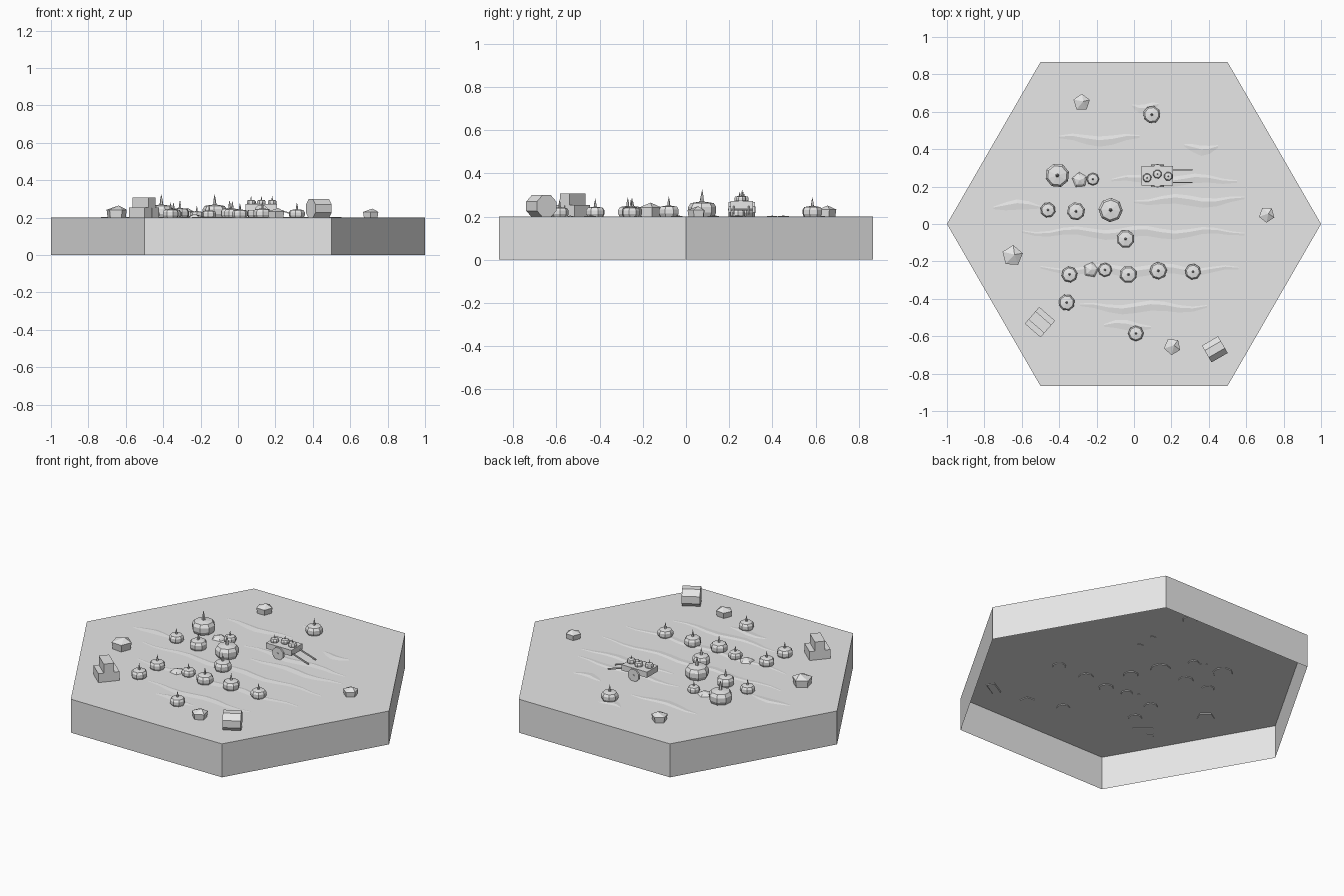
import bpy, bmesh, math
from mathutils import Matrix, Vector

if "Cube" in bpy.data.objects:
    bpy.data.objects.remove(bpy.data.objects["Cube"])

GROUND = 0.2
grey = bpy.data.materials.new("plain grey")
grey.diffuse_color = (0.8, 0.8, 0.8, 1)
grey.use_nodes = True
grey.node_tree.nodes["Principled BSDF"].inputs["Base Color"].default_value = grey.diffuse_color


def finish(name, bm):
    """Turn a bmesh into a flat-shaded object."""
    bmesh.ops.recalc_face_normals(bm, faces=bm.faces)
    mesh = bpy.data.meshes.new(name)
    bm.to_mesh(mesh)
    bm.free()
    mesh.materials.append(grey)
    obj = bpy.data.objects.new(name, mesh)
    bpy.context.collection.objects.link(obj)
    return obj


def lathe(bm, profile, sides, loc, turn=0.0):
    """Spin (radius, height) points into a faceted solid; radius 0 makes a tip."""
    rings = []
    for r, z in profile:
        n = 1 if r == 0 else sides
        rings.append([bm.verts.new(Vector(loc) + Vector((
            r * math.cos(turn + math.tau * i / sides),
            r * math.sin(turn + math.tau * i / sides), z))) for i in range(n)])
    for a, b in zip(rings, rings[1:]):
        for i in range(sides):
            j = (i + 1) % sides
            if len(b) == 1:
                bm.faces.new((a[i], a[j], b[0]))
            else:
                bm.faces.new((a[i], a[j], b[j], b[i]))
    if len(rings[0]) > 1:
        bm.faces.new(rings[0][::-1])
    return rings


def box(bm, loc, size, angle=0.0):
    m = Matrix.Translation(loc) @ Matrix.Rotation(angle, 4, 'Z') @ Matrix.Diagonal((*size, 1))
    bmesh.ops.create_cube(bm, size=1, matrix=m)


def cylinder(bm, loc, radius, depth, sides, rot):
    spin = Matrix.Rotation(math.pi / sides, 4, 'Z')
    bmesh.ops.create_cone(bm, cap_ends=True, segments=sides, radius1=radius, radius2=radius,
                          depth=depth, matrix=Matrix.Translation(loc) @ rot @ spin)


def pumpkin(name, x, y, r, z=GROUND - 0.004, turn=0.3):
    bm = bmesh.new()
    lathe(bm, [(0.82 * r, 0), (r, 0.35 * r), (r, 0.75 * r), (0.82 * r, 1.02 * r), (0, 1.15 * r)],
          8, (x, y, z), turn)
    # pointed stem
    lathe(bm, [(0.16 * r, 1.05 * r), (0.11 * r, 1.5 * r), (0, 2.0 * r)], 5, (x, y, z), turn)
    return finish(name, bm)


# hexagonal ground tile, open underneath
bm = bmesh.new()
low, high = [[bm.verts.new((math.cos(i * math.pi / 3), math.sin(i * math.pi / 3), z))
              for i in range(6)] for z in (0, GROUND)]
for i in range(6):
    j = (i + 1) % 6
    bm.faces.new((low[i], low[j], high[j], high[i]))
bm.faces.new(high)
finish("ground_tile", bm)

# low wavy soil furrows running along x: (start, end, y)
furrows = [(-0.16, 0.09, -0.54), (-0.29, 0.39, -0.44), (-0.5, 0.56, -0.24), (-0.6, 0.59, -0.04),
           (0.0, 0.59, 0.13), (-0.75, -0.5, 0.1), (-0.12, 0.55, 0.24), (-0.4, 0.03, 0.46),
           (0.27, 0.45, 0.41), (-0.01, 0.13, 0.63)]
bm = bmesh.new()
for k, (x0, x1, y) in enumerate(furrows):
    rows = []
    steps = max(4, int((x1 - x0) / 0.07))
    for i in range(steps + 1):
        t = i / steps
        taper = 0.25 + 0.75 * math.sin(math.pi * t)
        yc = y + 0.012 * math.sin(i * 1.3 + k)
        x = x0 + t * (x1 - x0)
        rows.append([bm.verts.new((x, yc + dy * taper, GROUND + h * taper))
                     for dy, h in ((-0.035, 0), (0, 0.004), (0.02, 0))])
    for a, b in zip(rows, rows[1:]):
        for c in range(2):
            bm.faces.new((a[c], b[c], b[c + 1], a[c + 1]))
finish("soil_furrows", bm)

# pumpkins in the field: (x, y, radius)
patch = [(-0.41, 0.26, 0.065), (-0.22, 0.24, 0.034), (-0.46, 0.075, 0.041), (-0.31, 0.068, 0.049),
         (-0.125, 0.075, 0.065), (-0.045, -0.08, 0.049), (-0.345, -0.27, 0.043),
         (-0.155, -0.245, 0.038), (-0.03, -0.27, 0.047), (0.13, -0.25, 0.047),
         (0.315, -0.255, 0.043), (-0.36, -0.42, 0.044), (0.01, -0.585, 0.042), (0.095, 0.585, 0.047)]
for i, (x, y, r) in enumerate(patch):
    pumpkin(f"pumpkin_{i + 1}", x, y, r, turn=0.3 + 0.5 * i)

# low clods of soil beside two pumpkins
for i, (x, y) in enumerate([(-0.29, 0.235), (-0.23, -0.245)]):
    bm = bmesh.new()
    lathe(bm, [(0.045, 0), (0.03, 0.012), (0, 0.02)], 5, (x, y, GROUND - 0.002), 0.4 + i)
    finish(f"soil_clod_{i + 1}", bm)

# angular rocks with an off-centre peak: (x, y, radius)
rocks = [(-0.28, 0.65, 0.046), (0.71, 0.05, 0.043), (-0.65, -0.17, 0.057), (0.205, -0.655, 0.046)]
for i, (x, y, r) in enumerate(rocks):
    bm = bmesh.new()
    rings = lathe(bm, [(0.88 * r, 0), (r, 0.8 * r), (0, 1.2 * r)], 5,
                  (x, y, GROUND - 0.004), 0.3 + 0.6 * i)
    rings[-1][0].co += Vector((0.2 * r, 0.12 * r, 0))
    finish(f"rock_{i + 1}", bm)

# straw bales: two below, one on top
ang = math.radians(-41)
side = Vector((-math.sin(ang), math.cos(ang), 0))
for name, off, z in (("left_bale", -0.03, 0.225), ("right_bale", 0.03, 0.225), ("top_bale", 0, 0.279)):
    bm = bmesh.new()
    box(bm, Vector((-0.503, -0.525, z)) + side * off, (0.112, 0.058, 0.056), ang)
    finish(name, bm)

# round straw roll lying on its side
bm = bmesh.new()
cylinder(bm, (0.432, -0.67, 0.248), 0.056, 0.1, 8,
         Matrix.Rotation(math.radians(30), 4, 'Z') @ Matrix.Rotation(math.pi / 2, 4, 'Y'))
finish("straw_roll", bm)

# cart bed
bm = bmesh.new()
box(bm, (0.125, 0.258, 0.255), (0.168, 0.104, 0.034))
finish("cart_bed", bm)

# cart wheels with axle, and the two shafts sloping to the ground
bm = bmesh.new()
flat = Matrix.Rotation(math.pi / 2, 4, 'X')
for s in (-1, 1):
    cylinder(bm, (0.125, 0.258 + s * 0.055, 0.233), 0.038, 0.012, 8, flat)
cylinder(bm, (0.125, 0.258, 0.233), 0.006, 0.128, 6, flat)
finish("cart_wheels", bm)

bm = bmesh.new()
a, b = Vector((0.19, 0, 0.25)), Vector((0.312, 0, 0.212))
tilt = (b - a).to_track_quat('Z', 'Y').to_matrix().to_4x4()
for y in (0.222, 0.29):
    cylinder(bm, (a + b) / 2 + Vector((0, y, 0)), 0.005, (b - a).length, 4, tilt)
finish("cart_shafts", bm)

# pumpkins riding on the cart
for i, (x, y) in enumerate([(0.07, 0.247), (0.125, 0.267), (0.183, 0.255)]):
    pumpkin(f"cart_pumpkin_{i + 1}", x, y, 0.024, 0.268)
